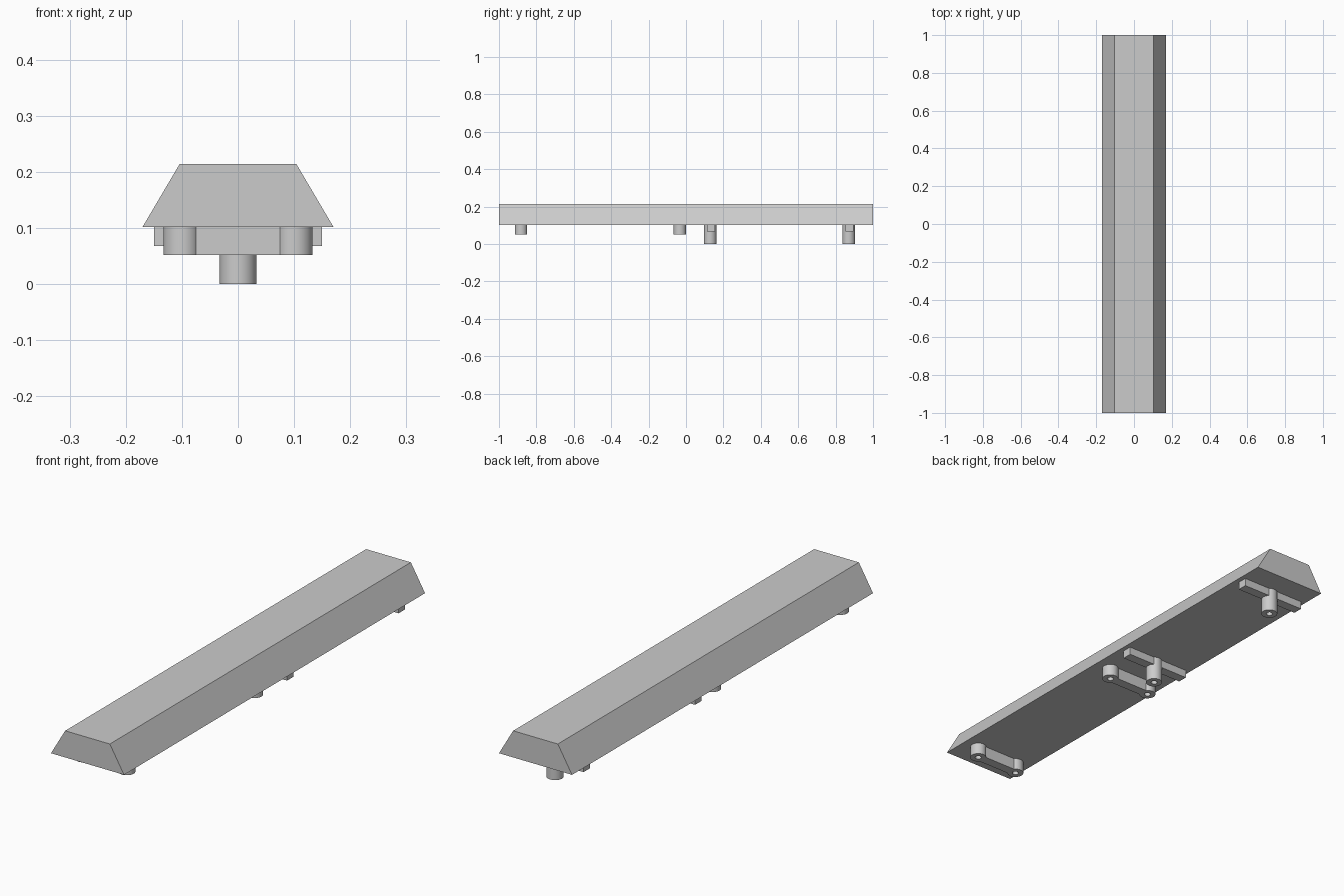
import bpy, bmesh, math

cube = bpy.data.objects.get("Cube")
if cube:
    bpy.data.objects.remove(cube, do_unlink=True)

GREY = (0.60, 0.60, 0.60, 1.0)
grey = bpy.data.materials.new("plain grey")
grey.use_nodes = True
grey.diffuse_color = GREY
grey.node_tree.nodes["Principled BSDF"].inputs["Base Color"].default_value = GREY

UNDERSIDE = 0.102
RADIUS, BORE = 0.033, 0.013
THICK = 0.042


def finish(name, bm, smooth=False):
    bmesh.ops.recalc_face_normals(bm, faces=bm.faces)
    mesh = bpy.data.meshes.new(name)
    bm.to_mesh(mesh)
    bm.free()
    mesh.materials.append(grey)
    obj = bpy.data.objects.new(name, mesh)
    bpy.context.collection.objects.link(obj)
    if smooth:
        bpy.ops.object.select_all(action='DESELECT')
        obj.select_set(True)
        bpy.context.view_layer.objects.active = obj
        bpy.ops.object.shade_smooth_by_angle(angle=math.radians(35))
    return obj


def box(name, x0, x1, y, z0):
    """Block hanging from the underside, THICK deep in y."""
    bm = bmesh.new()
    bmesh.ops.create_cube(bm, size=1)
    for v in bm.verts:
        v.co.x = x1 if v.co.x > 0 else x0
        v.co.y = y + v.co.y * THICK
        v.co.z = UNDERSIDE if v.co.z > 0 else z0
    return finish(name, bm)


def tube(name, x, y, z0):
    """Hollow round post hanging from the underside."""
    bm = bmesh.new()
    profile = [(BORE, UNDERSIDE), (BORE, z0), (RADIUS, z0), (RADIUS, UNDERSIDE)]
    verts = [bm.verts.new((r, 0, z)) for r, z in profile]
    edges = [bm.edges.new(pair) for pair in zip(verts, verts[1:])]
    bmesh.ops.spin(bm, geom=verts + edges, cent=(0, 0, 0), axis=(0, 0, 1),
                   angle=math.tau, steps=32)
    bmesh.ops.remove_doubles(bm, verts=bm.verts, dist=0.0001)
    bmesh.ops.translate(bm, verts=bm.verts, vec=(x, y, 0))
    return finish(name, bm, smooth=True)


# Long bar with a trapezoid section
bm = bmesh.new()
section = [(-0.17, UNDERSIDE), (0.17, UNDERSIDE), (0.104, 0.214), (-0.104, 0.214)]
end = bm.faces.new([bm.verts.new((x, -1, z)) for x, z in section])
extruded = bmesh.ops.extrude_face_region(bm, geom=[end])["geom"]
moved = [g for g in extruded if isinstance(g, bmesh.types.BMVert)]
bmesh.ops.translate(bm, verts=moved, vec=(0, 2, 0))
if not end.is_valid or len(bm.faces) < 6:
    bm.faces.new([v for v in bm.verts if v.co.y < 0])
finish("main_bar", bm)

# Paired short lugs joined by a web
for label, y in (("front", -0.882), ("middle", -0.033)):
    for side, s in (("left", 1), ("right", -1)):
        tube(f"{label}_{side}_lug", s * 0.1, y, 0.052)
    box(f"{label}_lug_web", -0.075, 0.075, y, 0.052)

# Long central posts with a cross rib either side
for label, y in (("middle", 0.129), ("back", 0.87)):
    tube(f"{label}_post", 0, y, 0.0)
    box(f"{label}_left_rib", 0.022, 0.15, y + 0.004, 0.068)
    box(f"{label}_right_rib", -0.15, -0.022, y + 0.004, 0.068)
